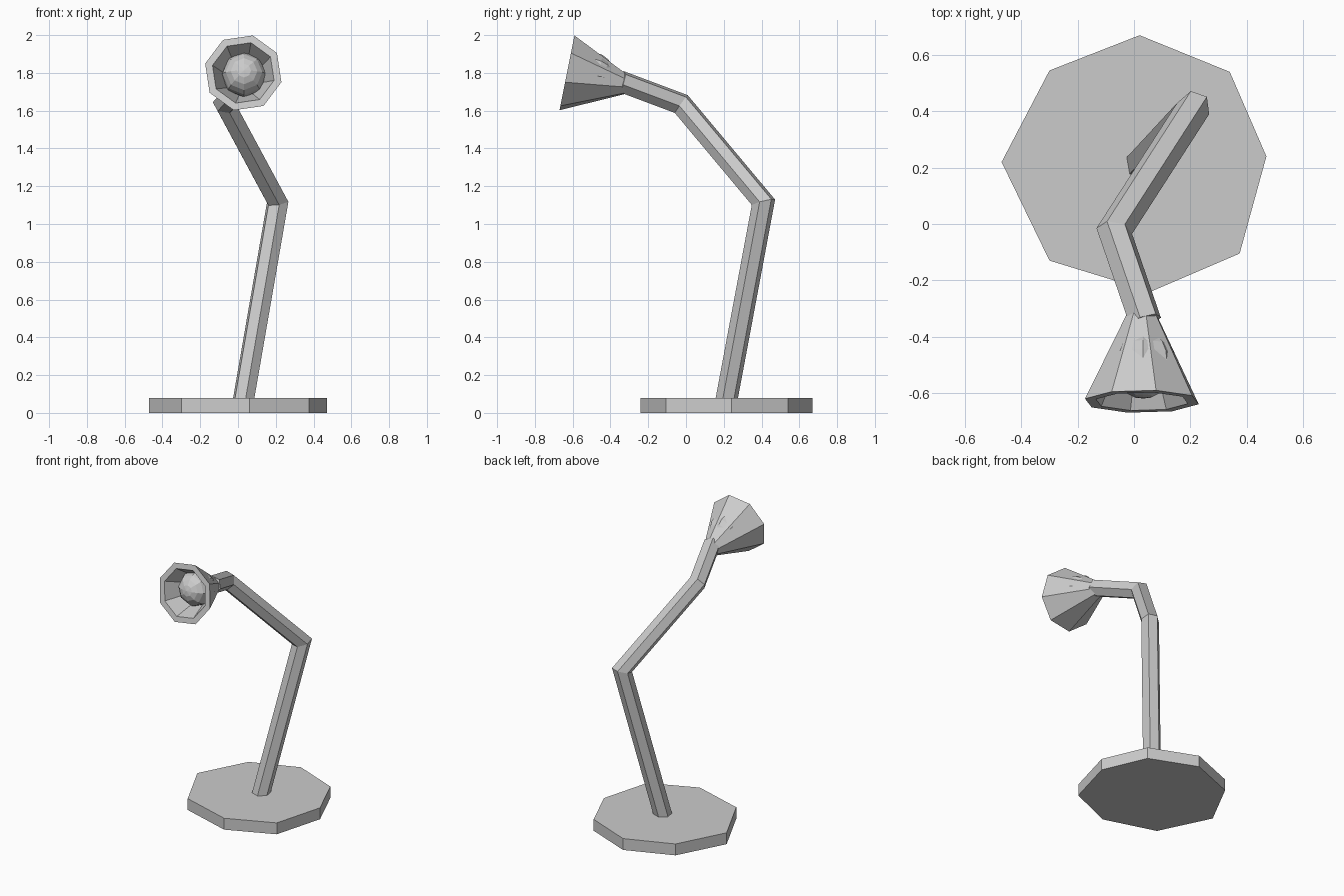
import bpy, bmesh
from math import cos, sin, radians
from mathutils import Vector, Matrix

if "Cube" in bpy.data.objects:
    bpy.data.objects.remove(bpy.data.objects["Cube"])


def make_object(name, bm):
    bmesh.ops.recalc_face_normals(bm, faces=bm.faces)
    mesh = bpy.data.meshes.new(name)
    bm.to_mesh(mesh)
    bm.free()
    obj = bpy.data.objects.new(name, mesh)
    bpy.context.collection.objects.link(obj)
    return obj


def loft(name, rings, caps=True):
    """Bridge successive rings of points; close the first and last ring."""
    bm = bmesh.new()
    vs = [[bm.verts.new(p) for p in ring] for ring in rings]
    n = len(vs[0])
    for a, b in zip(vs, vs[1:]):
        for i in range(n):
            j = (i + 1) % n
            bm.faces.new((a[i], a[j], b[j], b[i]))
    if caps:
        bm.faces.new(vs[0])
        bm.faces.new(vs[-1])
    return make_object(name, bm)


# Base: slightly uneven octagonal plate
outline = [(-0.47, 0.22), (-0.30, -0.13), (0.06, -0.24), (0.375, -0.105),
           (0.47, 0.24), (0.34, 0.54), (0.02, 0.67), (-0.30, 0.545)]
loft("base", [[Vector((x, y, z)) for x, y in outline] for z in (0.0, 0.08)])

# Arm: hexagonal tube with mitred joints
path = [Vector(p) for p in ((0.022, 0.207, 0.03), (0.21, 0.41, 1.115),
                            (-0.07, -0.025, 1.635), (0.04, -0.345, 1.755))]
ring = [path[0] + 0.06 * Vector((cos(radians(60 * k - 20)), sin(radians(60 * k - 20)), 0))
        for k in range(6)]
arm_rings = [ring]
for i in range(1, len(path)):
    d = (path[i] - path[i - 1]).normalized()
    nxt = (path[i + 1] - path[i]).normalized() if i + 1 < len(path) else d
    normal = (d + nxt).normalized()
    ring = [p + d * ((path[i] - p).dot(normal) / d.dot(normal)) for p in ring]
    arm_rings.append(ring)
loft("arm", arm_rings)

# Shade: eight-sided hollow cone along a slightly raised axis
rim = Vector((0.028, -0.63, 1.80))
axis = Vector((0.0, -0.98, 0.196)).normalized()
side = Vector((1, 0, 0))
up = side.cross(axis)
if up.z < 0:
    up = -up


def shade_ring(t, r):
    c = rim + axis * t
    return [c + r * (side * cos(radians(45 * k + 31)) + up * sin(radians(45 * k + 31)))
            for k in range(8)]


loft("shade", [shade_ring(t, r) for t, r in
               ((-0.335, 0.045), (0.0, 0.208), (0.0, 0.168), (-0.26, 0.045))])

# Bulb: faceted sphere with its pole facing out of the shade
bm = bmesh.new()
frame = axis.to_track_quat('Z', 'Y').to_matrix().to_4x4()
bmesh.ops.create_uvsphere(bm, u_segments=8, v_segments=10, radius=0.12,
                          matrix=Matrix.Translation((0.032, -0.50, 1.79)) @ frame)
make_object("bulb", bm)
